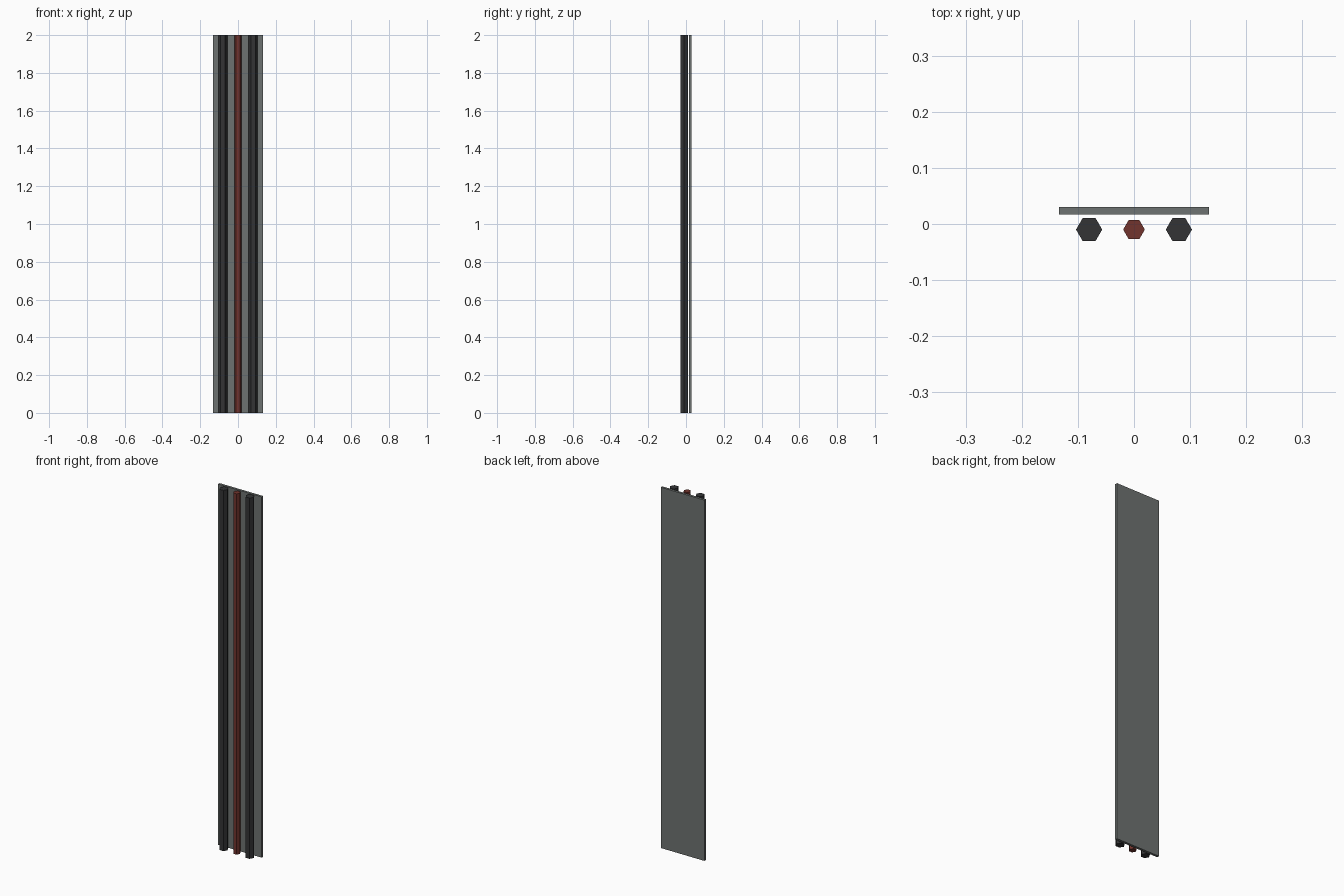
import bpy, math

if "Cube" in bpy.data.objects:
    bpy.data.objects.remove(bpy.data.objects["Cube"])

LENGTH = 2.0
BAR_Y = -0.0099


def material(name, rgb):
    m = bpy.data.materials.new(name)
    m.diffuse_color = (*rgb, 1.0)
    m.use_nodes = True
    m.node_tree.nodes["Principled BSDF"].inputs["Base Color"].default_value = m.diffuse_color
    return m


grey = material("panel grey", (0.155, 0.170, 0.165))
black = material("cable black", (0.033, 0.034, 0.036))
red = material("cable red", (0.165, 0.034, 0.026))


def hex_bar(name, x, radius, mat):
    # six-sided bar with corners pointing along x
    bpy.ops.mesh.primitive_cylinder_add(vertices=6, radius=radius, depth=LENGTH,
                                        location=(x, BAR_Y, LENGTH / 2),
                                        rotation=(0, 0, math.pi / 2))
    bar = bpy.context.object
    bar.name = name
    bar.data.materials.append(mat)


# flat backing panel
bpy.ops.mesh.primitive_cube_add(size=1, location=(0, 0.0234, LENGTH / 2))
panel = bpy.context.object
panel.name = "back_panel"
panel.scale = (0.2667, 0.0133, LENGTH)
bpy.ops.object.transform_apply(location=False, rotation=False, scale=True)
panel.data.materials.append(grey)

# three parallel cables standing clear of the panel
hex_bar("left_cable", -0.08, 0.0233, black)
hex_bar("middle_cable", 0.0, 0.0193, red)
hex_bar("right_cable", 0.08, 0.0233, black)
